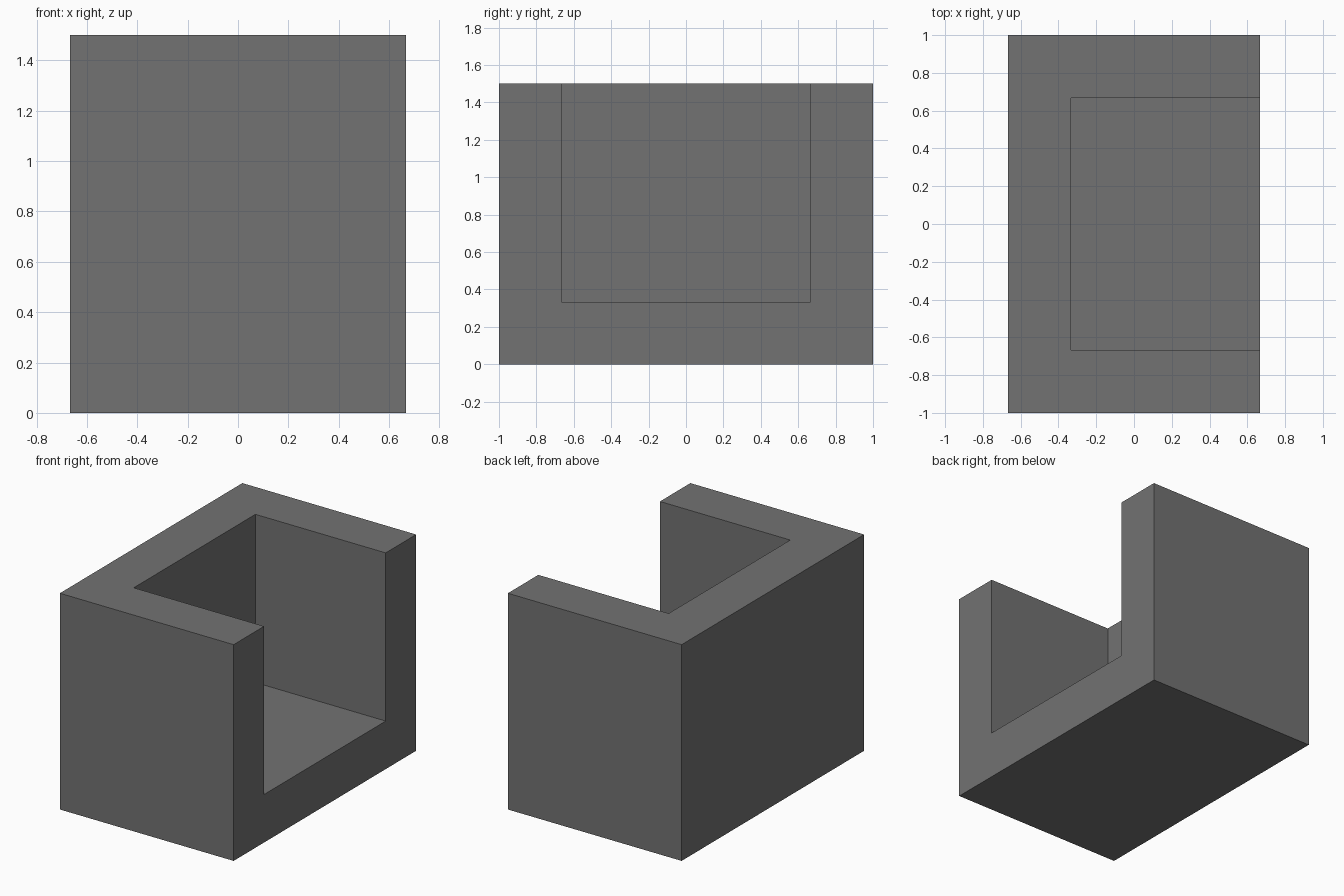
import bpy
from mathutils import Vector

if "Cube" in bpy.data.objects:
    bpy.data.objects.remove(bpy.data.objects["Cube"])

# Outer size and uniform wall thickness
HALF_X, HALF_Y, HEIGHT = 2 / 3, 1.0, 1.5
WALL = 1 / 3

grey = bpy.data.materials.new("dark grey")
grey.diffuse_color = (0.17, 0.17, 0.17, 1)
grey.use_nodes = True
grey.node_tree.nodes["Principled BSDF"].inputs["Base Color"].default_value = grey.diffuse_color


def box(name, low, high):
    low, high = Vector(low), Vector(high)
    bpy.ops.mesh.primitive_cube_add(size=1, location=(low + high) / 2)
    ob = bpy.context.object
    ob.name = name
    ob.scale = high - low
    bpy.ops.object.transform_apply(location=True, scale=True)
    ob.data.materials.append(grey)
    return ob


# Solid block that becomes the open box
shell = box("open_box", (-HALF_X, -HALF_Y, 0), (HALF_X, HALF_Y, HEIGHT))

# Cavity open to the top and to the right side
cavity = box("cavity_cutter",
             (-HALF_X + WALL, -HALF_Y + WALL, WALL),
             (HALF_X + 0.5, HALF_Y - WALL, HEIGHT + 0.5))
cavity.hide_render = True
cavity.hide_set(True)

cut = shell.modifiers.new("cavity", "BOOLEAN")
cut.operation = "DIFFERENCE"
cut.solver = "EXACT"
cut.object = cavity
bpy.context.view_layer.objects.active = shell
bpy.ops.object.modifier_apply(modifier=cut.name)
bpy.data.objects.remove(cavity)
